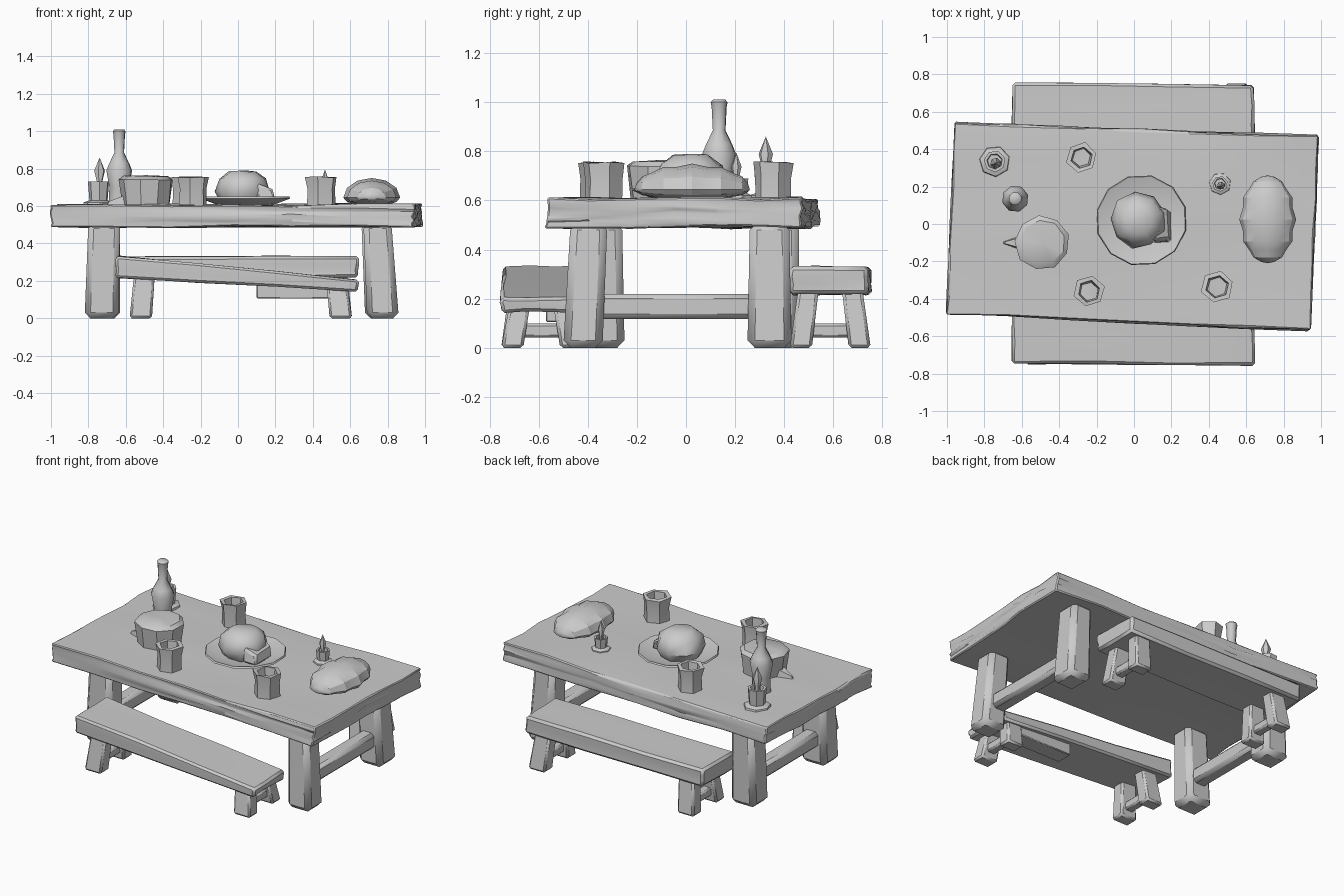
import bpy, bmesh, math, random
from mathutils import Vector

if "Cube" in bpy.data.objects:
    bpy.data.objects.remove(bpy.data.objects["Cube"])

random.seed(4)


def finish(name, bm, angle=35, bevel=0.0):
    bmesh.ops.recalc_face_normals(bm, faces=bm.faces)
    me = bpy.data.meshes.new(name)
    bm.to_mesh(me)
    bm.free()
    ob = bpy.data.objects.new(name, me)
    bpy.context.collection.objects.link(ob)
    if bevel:
        m = ob.modifiers.new("worn_edges", 'BEVEL')
        m.width, m.segments, m.limit_method = bevel, 1, 'ANGLE'
        m.angle_limit = math.radians(50)
    bpy.context.view_layer.objects.active = ob
    ob.select_set(True)
    bpy.ops.object.shade_smooth_by_angle(angle=math.radians(angle))
    ob.select_set(False)
    return ob


def block(name, bottom, top, cuts=0, jitter=0.0, bevel=0.015):
    """Hewn block between two quads; corners ordered (-x-y, +x-y, +x+y, -x+y)."""
    bm = bmesh.new()
    bmesh.ops.create_cube(bm, size=1)
    if cuts:
        bmesh.ops.subdivide_edges(bm, edges=bm.edges[:], cuts=cuts, use_grid_fill=True)
    b, t = [Vector(p) for p in bottom], [Vector(p) for p in top]
    for v in bm.verts:
        u, w, h = v.co + Vector((.5, .5, .5))
        q = [b[i].lerp(t[i], h) for i in range(4)]
        v.co = q[0].lerp(q[1], u).lerp(q[3].lerp(q[2], u), w)
        v.co += Vector([random.uniform(-jitter, jitter) for _ in range(3)])
    return finish(name, bm, bevel=bevel)


def quad(x0, x1, y0, y1, z):
    return [(x0, y0, z), (x1, y0, z), (x1, y1, z), (x0, y1, z)]


def lathe(name, x, y, profile, sides, jitter=0.0, sx=1, sy=1, turn=0.3, angle=35):
    """Turned shape from (radius, z) points."""
    bm = bmesh.new()
    rings = []
    for r, z in profile:
        rings.append([])
        for i in range(sides):
            a = turn + math.tau * i / sides
            k = r * (1 + random.uniform(-jitter, jitter))
            dz = random.uniform(-jitter, jitter) * 0.08 if r else 0
            rings[-1].append(bm.verts.new((x + sx * k * math.cos(a), y + sy * k * math.sin(a), z + dz)))
    for lo, hi in zip(rings, rings[1:]):
        for i in range(sides):
            j = (i + 1) % sides
            bm.faces.new((lo[i], lo[j], hi[j], hi[i]))
    bmesh.ops.remove_doubles(bm, verts=bm.verts[:], dist=1e-5)
    return finish(name, bm, angle)


# Table top: skewed thick slab with uneven surface
corners = [(-1.0, -.48), (.94, -.57), (.985, .47), (-.955, .54)]
block("table_top", [(x, y, .49) for x, y in corners], [(x, y, .608) for x, y in corners],
      cuts=5, jitter=.008, bevel=.018)

# Table legs (x and y span at the bottom, then at the top) and end stretchers
for name, lo, hi in [
        ("front_left_leg", (-.82, -.64, -.42, -.25), (-.80, -.63, -.41, -.26)),
        ("front_right_leg", (.69, .86, -.50, -.34), (.67, .82, -.47, -.32)),
        ("back_left_leg", (-.81, -.63, .29, .46), (-.79, -.63, .29, .46)),
        ("back_right_leg", (.68, .85, .25, .43), (.66, .81, .26, .42))]:
    block(name, quad(*lo, 0), quad(*hi, .51), bevel=.03)
for name, x in (("left_stretcher", -.72), ("right_stretcher", .75)):
    block(name, quad(x - .05, x + .05, -.38, .36, .118), quad(x - .05, x + .05, -.38, .36, .22), bevel=.02)


# Benches: plank, splayed legs and a rung at each end
def bench(name, y0, y1, seat_bottom, seat_top, leg_tops):
    zs = lambda pair: [pair[0], pair[1], pair[1], pair[0]]
    rim = [(-.655, y0), (.645, y0 - .01), (.64, y1), (-.65, y1 + .01)]
    block(name + "_seat", [(x, y, z) for (x, y), z in zip(rim, zs(seat_bottom))],
          [(x, y, z) for (x, y), z in zip(rim, zs(seat_top))], cuts=2, jitter=.005)
    mid = (y0 + y1) / 2
    for side, x, top in ((-1, -.5, leg_tops[0]), (1, .53, leg_tops[1])):
        for s in (-1, 1):
            yb, yt = mid + s * .12, mid + s * .09
            block(name + "_leg", quad(x - .06 + side * .02, x + .06 + side * .02, yb - .045, yb + .045, 0),
                  quad(x - .055, x + .055, yt - .042, yt + .042, top), bevel=.012)
        cx = x + side * .015
        block(name + "_rung", quad(cx - .03, cx + .03, mid - .11, mid + .11, .042),
              quad(cx - .03, cx + .03, mid - .11, mid + .11, .098), bevel=.01)


bench("front_bench", -.745, -.43, (.215, .145), (.335, .205), (.24, .17))
bench("back_bench", .43, .745, (.215, .215), (.33, .33), (.23, .23))

# Loose batten under the sagging bench
block("bench_batten", quad(.10, .52, -.57, -.46, .105),
      [(.10, -.57, .20), (.52, -.57, .165), (.52, -.46, .165), (.10, -.46, .20)], bevel=.005)

# Plate with roast and a carved slice
lathe("plate", .04, .02, [(0, .605), (.15, .605), (.245, .64), (.24, .65), (.15, .625), (0, .625)], 12)
lathe("roast", .025, .02, [(0, .62), (.12, .625), (.15, .68), (.13, .745), (.075, .785), (0, .79)],
      9, jitter=.05, angle=50)
block("roast_slice", quad(.10, .20, -.10, .07, .63),
      [(.10, -.09, .72), (.185, -.08, .69), (.175, .09, .69), (.08, .10, .76)], bevel=.012)

# Cheese wheel with a small wedge at its side
lathe("cheese_wheel", -.49, -.10, [(0, .605), (.13, .605), (.147, .74), (.12, .76), (0, .765)],
      9, jitter=.03)
block("cheese_wedge", [(-.70, -.105, .605), (-.60, -.14, .605), (-.60, -.06, .605), (-.70, -.095, .605)],
      [(-.69, -.105, .625), (-.60, -.13, .66), (-.60, -.07, .66), (-.69, -.095, .625)], bevel=0)

# Bread loaf with scored ridges across its length
bm = bmesh.new()
bmesh.ops.create_uvsphere(bm, u_segments=12, v_segments=12, radius=1)
for v in bm.verts:
    x, y, z = v.co
    ridge = 1 + .05 * math.cos(math.pi * round(math.acos(max(-1, min(1, z))) / math.pi * 12))
    v.co = (.715 + .145 * x * ridge, .025 + .235 * z, .645 + (.10 if y > 0 else .045) * y * ridge)
finish("bread_loaf", bm, 25)

# Hollow mugs
for name, x, y, r, n in (("front_left_mug", -.24, -.36, .085, 6), ("front_right_mug", .445, -.335, .088, 6),
                         ("back_mug", -.28, .355, .083, 6)):
    lathe(name, x, y, [(0, .605), (r * .9, .605), (r * .88, .69), (r, .755), (r * .7, .755),
                       (r * .6, .65), (0, .65)], n, jitter=.05)

# Bottle
lathe("bottle", -.635, .135, [(0, .605), (.06, .605), (.055, .70), (.072, .79), (.055, .83), (.027, .885),
                              (.032, .98), (.036, 1.0), (.026, 1.01), (0, 1.01)], 8, angle=50)

# Candles in holders with flames
for name, x, y, s, top, tip in (("left_candle", -.745, .335, 1.0, .73, .86),
                                ("right_candle", .46, .215, .72, .69, .795)):
    lathe(name + "_holder", x, y, [(0, .60), (.085 * s, .60), (.08 * s, .62), (.05 * s, .63), (.058 * s, top),
                                   (.042 * s, top), (.038 * s, top - .03), (0, top - .03)], 7)
    f = tip - top
    lathe(name + "_flame", x + .005, y - .01, [(0, top - .035), (.02 * s, top - .03), (.015 * s, top),
                                               (.03 * s, top + f * .45), (0, tip)], 6)
